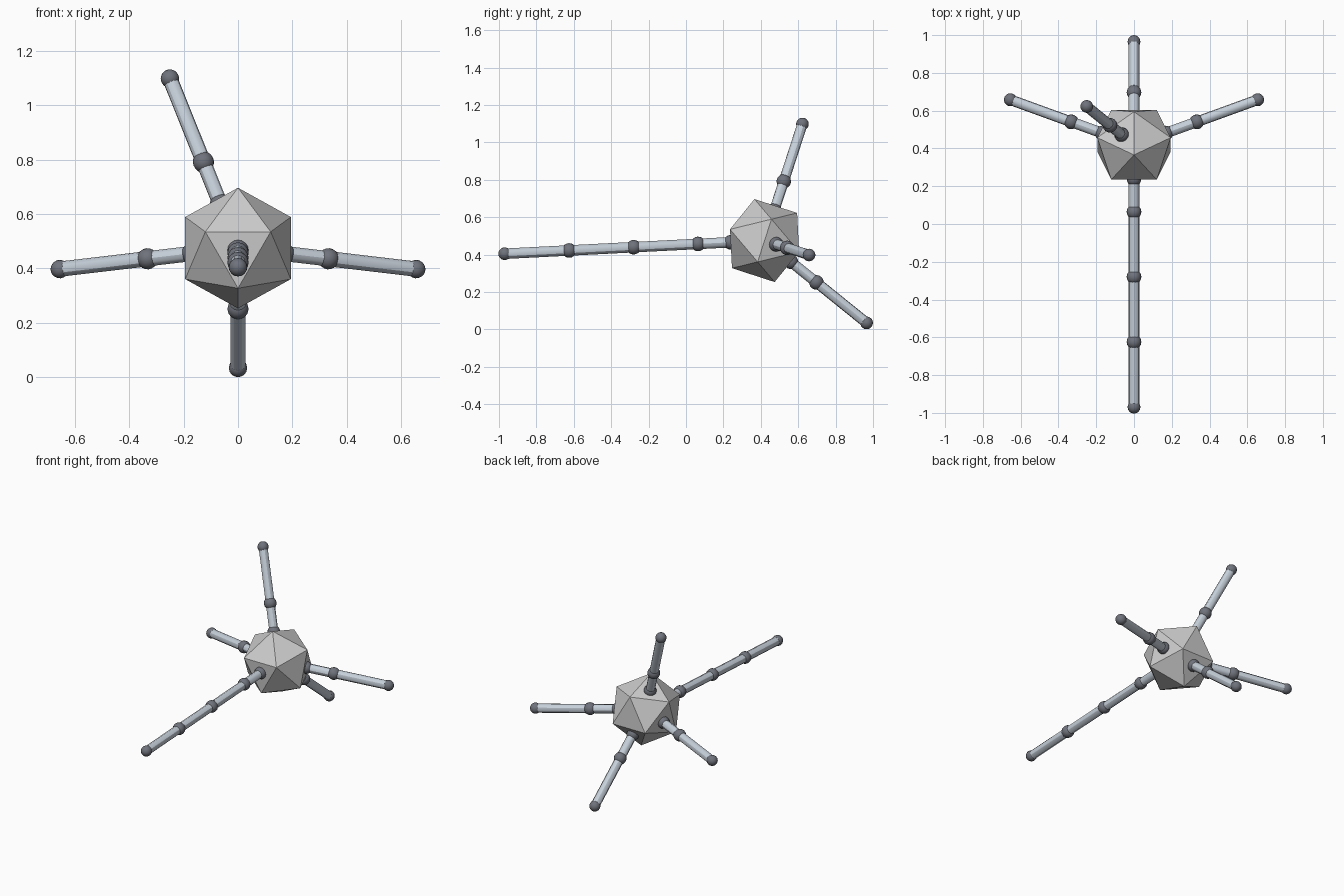
import bpy
from math import radians, sqrt
from mathutils import Matrix, Vector

if "Cube" in bpy.data.objects:
    bpy.data.objects.remove(bpy.data.objects["Cube"])

CENTRE = Vector((0, 0.42, 0.475))
TILT = Matrix.Rotation(radians(-18), 3, 'X')
PHI = (1 + sqrt(5)) / 2
U = 0.12                      # half edge length of the icosahedron
FACE, FIRST, STEP = 0.181, 0.356, 0.345   # joint spacing along a limb


def material(name, rgb):
    m = bpy.data.materials.new(name)
    m.diffuse_color = (*rgb, 1)
    m.use_nodes = True
    m.node_tree.nodes["Principled BSDF"].inputs["Base Color"].default_value = m.diffuse_color
    return m


ROD = material("pale_steel", (0.56, 0.62, 0.69))
JOINT = material("dark_steel", (0.16, 0.17, 0.20))


def finish(name, mat):
    ob = bpy.context.object
    ob.name = name
    ob.data.materials.append(mat)
    return ob


def ball(name, p, r, direction):
    bpy.ops.mesh.primitive_uv_sphere_add(segments=16, ring_count=10, radius=r, location=p)
    ob = finish(name, JOINT)
    ob.rotation_euler = direction.to_track_quat('Z', 'Y').to_euler()
    bpy.ops.object.shade_smooth_by_angle()


def rod(name, a, b):
    d = b - a
    bpy.ops.mesh.primitive_cylinder_add(vertices=12, radius=0.028, depth=d.length,
                                        location=(a + b) / 2,
                                        rotation=d.to_track_quat('Z', 'Y').to_euler())
    finish(name, ROD)
    bpy.ops.object.shade_smooth_by_angle()


# Limb of rods and ball joints growing out of the centre of a body face
def limb(name, local_dir, segments):
    d = (TILT @ Vector(local_dir)).normalized()
    stops = [FACE] + [FIRST + STEP * i for i in range(segments)]
    pts = [CENTRE + d * s for s in stops]
    for i, p in enumerate(pts):
        ball(f"{name}_joint_{i}", p, 0.034 if i == segments else 0.039, d)
        if i:
            rod(f"{name}_rod_{i}", pts[i - 1], p)


# Body: regular icosahedron tilted about x, as a flat-faced convex hull
import bmesh
bm = bmesh.new()
for s in (-1, 1):
    for t in (-1, 1):
        for v in ((0, s, t * PHI), (s, t * PHI, 0), (t * PHI, 0, s)):
            bm.verts.new(TILT @ (Vector(v) * U))
bmesh.ops.convex_hull(bm, input=bm.verts)
bmesh.ops.recalc_face_normals(bm, faces=bm.faces)
mesh = bpy.data.meshes.new("body")
bm.to_mesh(mesh)
bm.free()
body = bpy.data.objects.new("body", mesh)
body.location = CENTRE
bpy.context.collection.objects.link(body)

# Limbs, each along a face normal of the body
k = 1 / PHI
limb("front_limb", (0, -PHI, -k), 4)
limb("top_limb", (-k, 0, PHI), 2)
limb("back_limb", (0, PHI, -k), 2)
for side, sx in (("left", -1), ("right", 1)):
    limb(f"{side}_limb", (sx * PHI, k, 0), 2)
